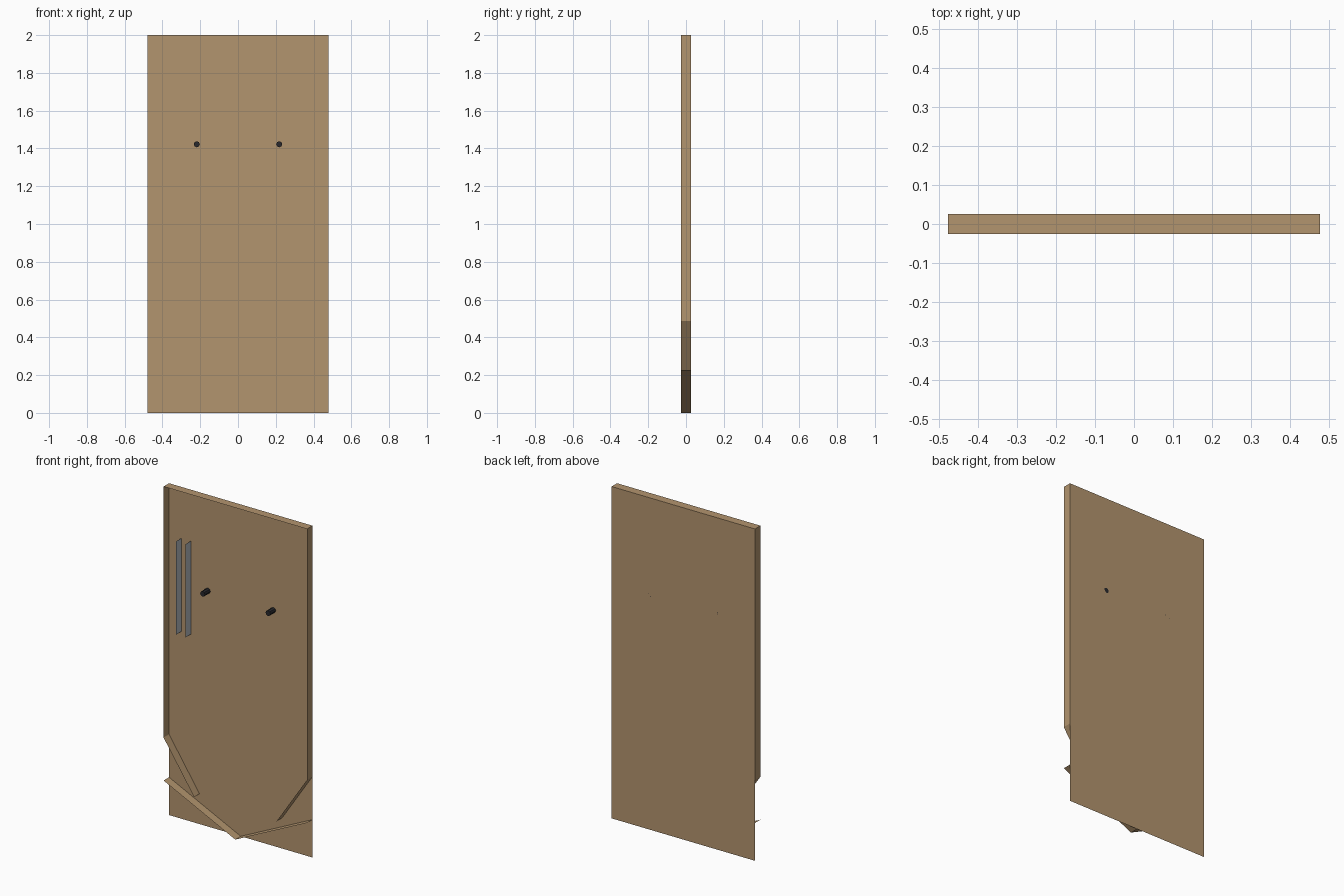
import bpy, bmesh, math

if "Cube" in bpy.data.objects:
    bpy.data.objects.remove(bpy.data.objects["Cube"])

W, H, D = 0.478, 2.0, 0.026   # half width, height, half depth


def material(name, color):
    m = bpy.data.materials.new(name)
    m.diffuse_color = (*color, 1)
    m.use_nodes = True
    m.node_tree.nodes["Principled BSDF"].inputs["Base Color"].default_value = m.diffuse_color
    return m


wood = material("tan_wood", (0.45, 0.298, 0.157))
metal = material("silver_metal", (0.46, 0.50, 0.53))
black = material("black_rubber", (0.022, 0.022, 0.026))


def add_object(name, bm, mat):
    me = bpy.data.meshes.new(name)
    bm.to_mesh(me)
    bm.free()
    me.materials.append(mat)
    ob = bpy.data.objects.new(name, me)
    bpy.context.collection.objects.link(ob)
    return ob


def strip(name, a, b, mat):
    """Thin sheet running from a to b in the x-z plane, across the full depth."""
    bm = bmesh.new()
    corners = [(*a, -D), (*b, -D), (*b, D), (*a, D)]
    bm.faces.new([bm.verts.new((x, y, z)) for x, z, y in corners])
    return add_object(name, bm, mat)


# Back board, open towards the front
bm = bmesh.new()
bm.faces.new([bm.verts.new(p) for p in
              ((-W, D, 0), (W, D, 0), (W, D, H), (-W, D, H))])
add_object("back_board", bm, wood)

# Top wall
strip("top_wall", (-W, H), (W, H), wood)

# Mirrored side walls, funnel guides, bottom slopes and pins
for side, s in (("left", -1), ("right", 1)):
    strip(side + "_wall", (s * W, 0.487), (s * W, H), wood)
    strip(side + "_guide", (s * W, 0.487), (s * 0.275, 0.183), wood)
    strip(side + "_bottom_slope", (s * W, 0.228), (0, 0), wood)
    bm = bmesh.new()
    bmesh.ops.create_cone(bm, cap_ends=True, segments=8, radius1=0.016,
                          radius2=0.016, depth=2 * D)
    pin = add_object(side + "_pin", bm, black)
    pin.rotation_euler.x = math.pi / 2
    pin.location = (s * 0.218, 0, 1.422)

# Two upright metal lane rails near the left wall
for i, x in enumerate((-0.394, -0.331)):
    strip(f"lane_rail_{i + 1}", (x, 1.13), (x, 1.692), metal)
